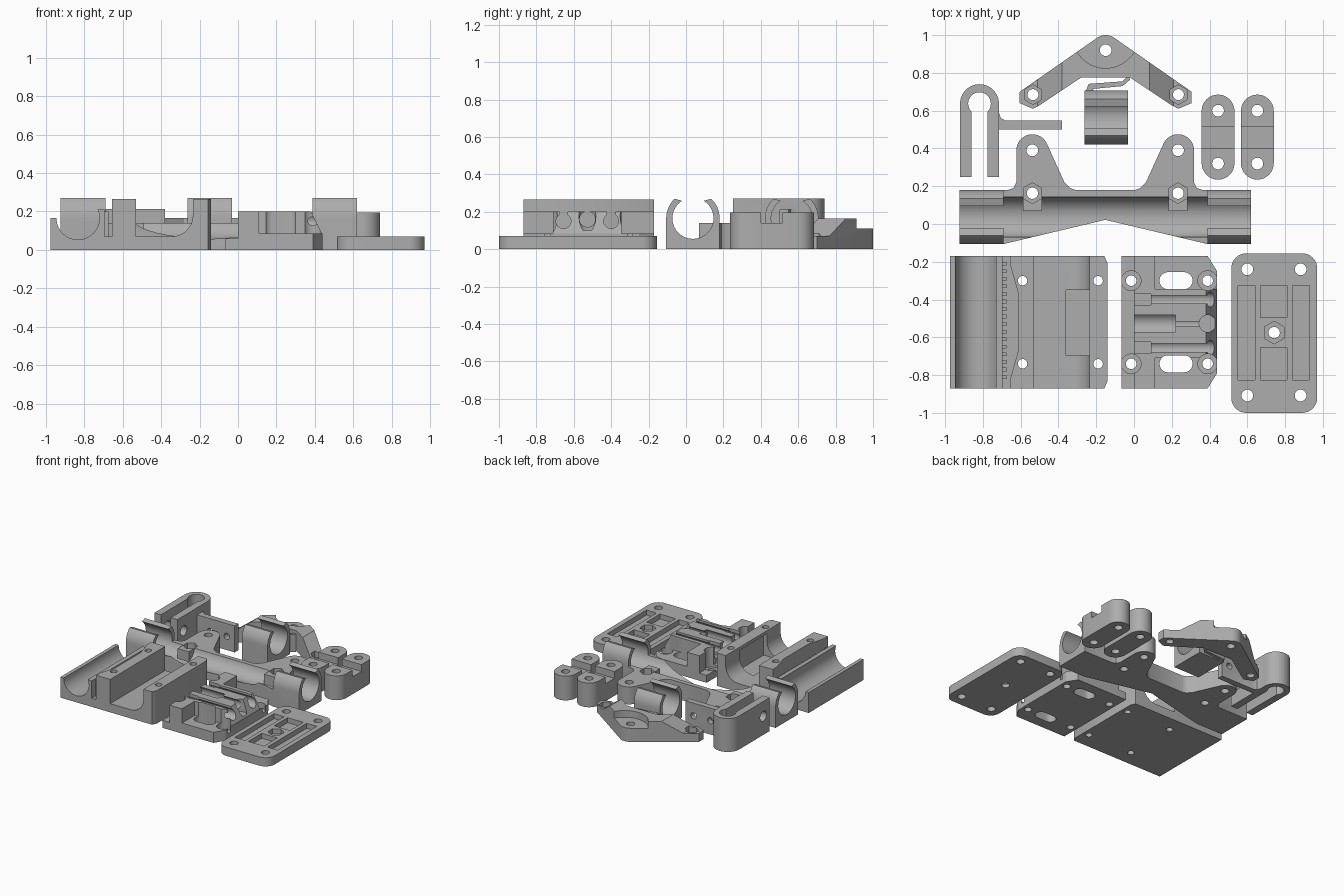
import bpy, bmesh
from math import pi, sin, cos, radians
from mathutils import Vector

if "Cube" in bpy.data.objects:
    bpy.data.objects.remove(bpy.data.objects["Cube"], do_unlink=True)

grey = bpy.data.materials.new("plain grey")
grey.use_nodes = True
grey.diffuse_color = (0.42, 0.42, 0.42, 1)
grey.node_tree.nodes["Principled BSDF"].inputs["Base Color"].default_value = (0.42, 0.42, 0.42, 1)


def prism(outline, lo, hi, axis="z", name="tool"):
    """Extrude a 2D outline along an axis: z uses (x,y), y uses (x,z), x uses (y,z)."""
    place = {"z": lambda a, b, t: (a, b, t), "y": lambda a, b, t: (a, t, b),
             "x": lambda a, b, t: (t, a, b)}[axis]
    bm = bmesh.new()
    face = bm.faces.new([bm.verts.new(place(a, b, lo)) for a, b in outline])
    ext = bmesh.ops.extrude_face_region(bm, geom=[face])
    tops = [v for v in ext["geom"] if isinstance(v, bmesh.types.BMVert)]
    bmesh.ops.translate(bm, verts=tops, vec=Vector(place(0, 0, hi - lo)))
    bmesh.ops.recalc_face_normals(bm, faces=bm.faces)
    mesh = bpy.data.meshes.new(name)
    bm.to_mesh(mesh)
    bm.free()
    mesh.materials.append(grey)
    ob = bpy.data.objects.new(name, mesh)
    bpy.context.collection.objects.link(ob)
    return ob


def arc(cx, cy, r, start, end, n=16):
    return [(cx + r * cos(radians(start + (end - start) * i / n)),
             cy + r * sin(radians(start + (end - start) * i / n))) for i in range(n + 1)]


def circle(cx, cy, r, n=32, turn=0):
    return arc(cx, cy, r, turn, turn + 360, n)[:-1]


def rect(x0, x1, y0, y1):
    return [(x0, y0), (x1, y0), (x1, y1), (x0, y1)]


def box(x0, x1, y0, y1, z0, z1):
    return prism(rect(x0, x1, y0, y1), z0, z1)


def hole(x, y, r, z0=-0.1, z1=0.4, n=32, turn=0):
    return prism(circle(x, y, r, n, turn), z0, z1)


def stadium(x, y0, y1, r):
    return arc(x, y1 - r, r, 0, 180) + arc(x, y0 + r, r, 180, 360)


def combine(ob, tools, op):
    for t in tools:
        mod = ob.modifiers.new("bool", "BOOLEAN")
        mod.operation, mod.object, mod.solver = op, t, "EXACT"
    bpy.context.view_layer.update()
    deps = bpy.context.evaluated_depsgraph_get()
    mesh = bpy.data.meshes.new_from_object(ob.evaluated_get(deps))
    ob.modifiers.clear()
    ob.data = mesh
    for t in tools:
        bpy.data.objects.remove(t, do_unlink=True)
    return ob


def join(ob, *tools):
    return combine(ob, tools, "UNION")


def cut(ob, *tools):
    return combine(ob, tools, "DIFFERENCE")


def rod_clip(y):
    """Open C-shaped section in (y, z): square foot, curved jaws."""
    return ([(y - 0.143, 0), (y + 0.143, 0)] + arc(y, 0.165, 0.143, 0, 47, 8)
            + arc(y, 0.165, 0.11, 58, -238, 32) + arc(y, 0.165, 0.143, 133, 180, 8))


# Bearing block: two long channels, a belt slot and a tall wall
profile = ([(-0.975, 0), (-0.14, 0), (-0.14, 0.265), (-0.235, 0.265)]
           + arc(-0.345, 0.18, 0.11, 0, -90, 12)
           + [(-0.53, 0.07), (-0.53, 0.265), (-0.655, 0.265), (-0.655, 0.07), (-0.695, 0.07),
              (-0.695, 0.21)]
           + arc(-0.833, 0.165, 0.112, 24, -180, 24) + [(-0.975, 0.165)])
block = prism(profile, -0.87, -0.17, "y", "bearing_block")
cut(block,
    prism([(-0.17, -0.9), (-0.1, -0.9), (-0.1, -0.74)], -0.1, 0.4),
    prism([(-0.17, -0.14), (-0.1, -0.3), (-0.1, -0.14)], -0.1, 0.4),
    prism([(-0.68, -0.82), (-0.655, -0.82), (-0.615, -0.68), (-0.615, -0.36), (-0.655, -0.22),
           (-0.68, -0.22)], 0.07, 0.4),
    box(-0.36, -0.205, -0.695, -0.35, 0.06, 0.24),
    *[hole(x, y, 0.025) for x in (-0.59, -0.19) for y in (-0.74, -0.3)])
# Belt teeth along the slot
for i in range(16):
    y = -0.82 + i * 0.04
    prism(rect(-0.697, -0.675, y, y + 0.02), 0.06, 0.2, name="belt_tooth")

# Belt clamp: low base, cross wall and a grooved centre
clamp = prism([(-0.065, -0.87), (0.39, -0.87), (0.44, -0.79), (0.44, -0.25), (0.39, -0.17),
               (-0.065, -0.17)], 0, 0.085, name="belt_clamp")
cut(clamp, box(-0.1, 0, -0.9, -0.1, 0.06, 0.2))
join(clamp, box(0, 0.11, -0.87, -0.17, 0.01, 0.2),
     prism([(0.05, 0.02), (0.439, 0.02), (0.439, 0.08), (0.38, 0.2), (0.05, 0.2)],
           -0.71, -0.345, "y"))
cut(clamp,
    prism(circle(-0.527, 0.16, 0.06), -0.1, 0.22, "x"),
    prism(circle(-0.527, 0.16, 0.042), 0.2, 0.5, "x"),
    hole(0.39, -0.527, 0.045, 0.1),
    *[prism(circle(y, 0.15, 0.04), -0.1, 0.5, "x") for y in (-0.655, -0.4)],
    *[box(-0.1, 0.5, y - 0.022, y + 0.022, 0.16, 0.3) for y in (-0.655, -0.4)],
    *[box(-0.1, 0.09, y - 0.03, y + 0.03, 0.1, 0.3) for y in (-0.655, -0.4)])
cut(clamp,
    *[hole(x, y, 0.052, 0.04) for x in (-0.015, 0.39) for y in (-0.74, -0.3)],
    *[hole(x, y, 0.028) for x in (-0.015, 0.39) for y in (-0.74, -0.3)],
    *[prism([(a, b) for b, a in stadium(y, 0.135, 0.31, 0.045)], -0.1, 0.4)
      for y in (-0.74, -0.3)])

# Mounting plate: rounded corners, shallow pockets, hex nut seat
corners = [(0.89, -0.235, 0), (0.595, -0.235, 90), (0.595, -0.92, 180), (0.89, -0.92, 270)]
plate = prism([p for x, y, a in corners for p in arc(x, y, 0.08, a, a + 90, 8)],
              0, 0.07, name="mounting_plate")
cut(plate,
    *[box(x, x + 0.09, -0.825, -0.325, 0.03, 0.2) for x in (0.55, 0.84)],
    *[box(0.67, 0.81, y, y + 0.17, 0.03, 0.2) for y in (-0.825, -0.495)],
    hole(0.742, -0.575, 0.06, 0.03, 0.2, 6, 30),
    hole(0.742, -0.575, 0.03),
    *[hole(x, y, 0.031) for x in (0.6, 0.882) for y in (-0.24, -0.908)])

# Pair of notched links
for n, x in enumerate((0.445, 0.653)):
    link = prism(stadium(x, 0.235, 0.685, 0.087), 0, 0.195, name=("left_link", "right_link")[n])
    cut(link, box(x - 0.2, x + 0.2, 0.4, 0.515, 0.14, 0.3),
        hole(x, 0.32, 0.031), hole(x, 0.6, 0.031))

# U-shaped spring clip with a side arm
u = prism([(-0.92, 0.25)] + arc(-0.818, 0.637, 0.103, 180, 0, 24) + [(-0.715, 0.25),
          (-0.775, 0.25)] + arc(-0.818, 0.637, 0.06, -44, 224, 24) + [(-0.861, 0.25)],
          0, 0.27, name="spring_clip")
join(u, prism([(-0.73, 0.5), (-0.38, 0.5), (-0.38, 0.547), (-0.68, 0.547), (-0.705, 0.56),
               (-0.715, 0.59), (-0.73, 0.59)], 0, 0.213))
cut(u, prism(circle(0.33, 0.15, 0.04), -1, -0.6, "x"),
    *[prism(circle(x, 0.11, 0.025), 0.4, 0.6, "y") for x in (-0.6, -0.45)])

# Short rod clip with a thin flexing tongue
clip = prism(rod_clip(0.565), -0.262, -0.032, "x", "short_rod_clip")
prism([(-0.26, 0.69), (-0.24, 0.742), (-0.06, 0.755), (-0.03, 0.79), (-0.02, 0.765),
       (-0.06, 0.73), (-0.22, 0.715), (-0.2, 0.69)], 0, 0.14, name="clip_tongue")

# Angled arch bracket, mirrored about its apex
right = arc(0, 0.92, 0.08, 90, 57, 6) + [(0.455, 0.70), (0.455, 0.64), (0.385, 0.61),
                                        (0.355, 0.625), (0.13, 0.775)]
outline = [(-0.15 + x, y) for x, y in right] + [(-0.15 - x, y) for x, y in right[:0:-1]]
arch = prism(outline, 0, 0.165, name="arch_bracket")
slopes = [prism([(-0.15 + s * 0.23, 0.166), (-0.15 + s * 0.36, 0.07), (-0.15 + s * 0.6, 0.07),
                 (-0.15 + s * 0.6, 0.3), (-0.15 + s * 0.23, 0.3)], 0.5, 1.1, "y")
          for s in (-1, 1)]
cut(arch, hole(-0.15, 1.0, 0.175, 0.11, 0.4, 48), hole(-0.15, 0.92, 0.031), *slopes,
    *[hole(x, 0.685, 0.052, 0.03, 0.3, 6, 30) for x in (-0.535, 0.235)],
    *[hole(x, 0.685, 0.029) for x in (-0.535, 0.235)])

# Long rod holder: clips at both ends, trough between, two ears with nut seats
holder = prism(rod_clip(0.037), -0.925, 0.62, "x", "rod_holder")
cut(holder, box(-0.69, 0.388, -0.3, 0.4, 0.14, 0.4),
    prism([(-0.69, -0.106), (-0.152, 0.022), (0.388, -0.106), (0.388, -0.2), (-0.69, -0.2)],
          -0.1, 0.4))
for x, s in ((-0.538, 1), (0.233, -1)):
    a = arc(0, 0.39, 0.085, 180, 30, 16)
    ear = [(-0.13, 0.17), (-0.13, 0.18), (-0.1, 0.19), (-0.085, 0.22)] + a + [
        (0.17, 0.22), (0.2, 0.19), (0.23, 0.18), (0.23, 0.17)]
    join(holder, prism([(x + s * p, q) for p, q in ear], 0, 0.14),
         box(x - 0.05, x + 0.05, 0.07, 0.175, 0.01, 0.14))
    cut(holder, hole(x, 0.39, 0.031), hole(x, 0.163, 0.055, 0.08, 0.3, 6, 30),
        hole(x, 0.163, 0.03))

# Smooth the curved walls, keep edges crisp
for ob in bpy.context.scene.objects:
    ob.select_set(ob.type == "MESH")
bpy.context.view_layer.objects.active = holder
bpy.ops.object.shade_smooth_by_angle(angle=radians(30))
